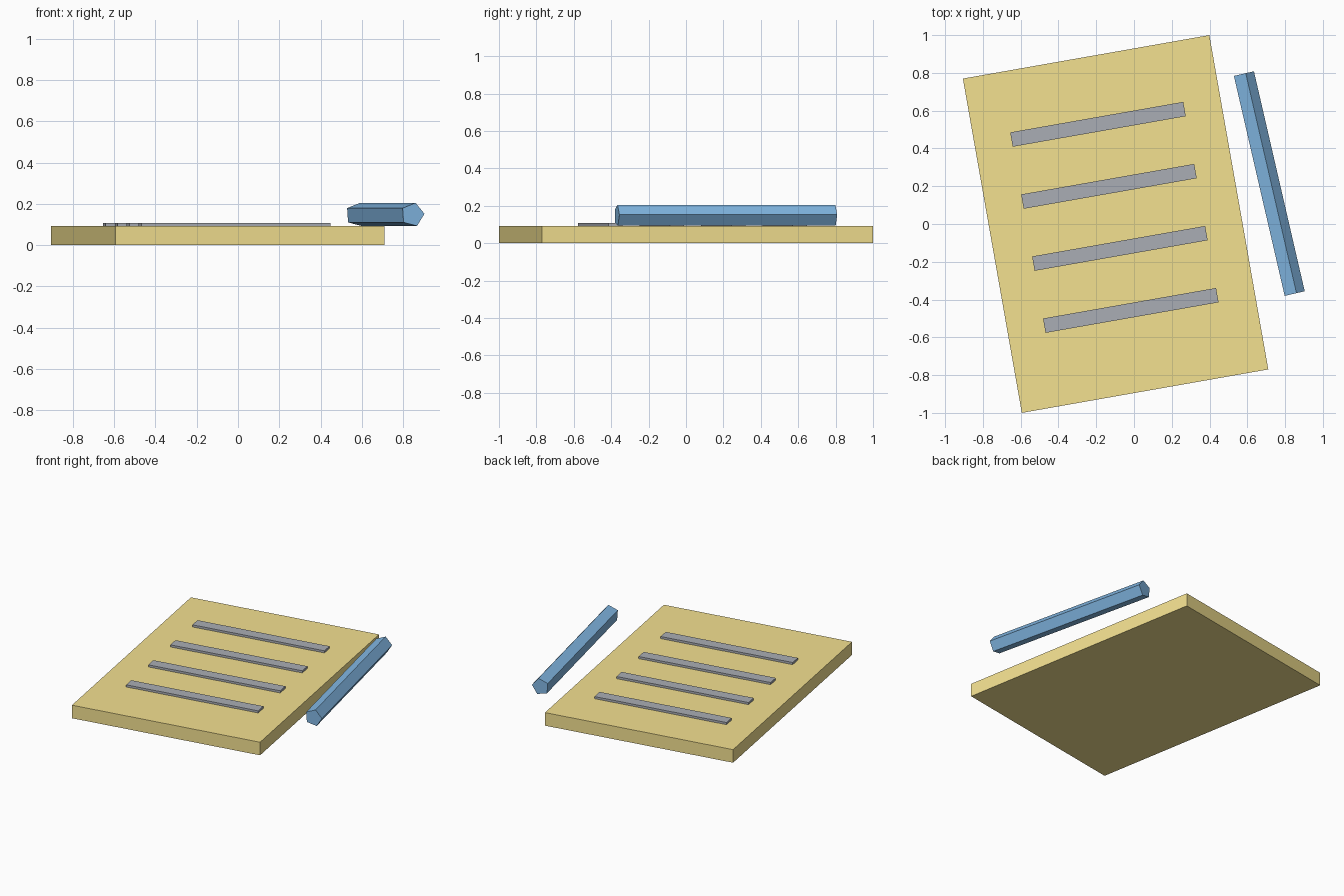
import bpy, bmesh
from math import sin, cos, radians, tau

if "Cube" in bpy.data.objects:
    bpy.data.objects.remove(bpy.data.objects["Cube"])


def material(name, rgb):
    m = bpy.data.materials.new(name)
    m.diffuse_color = (*rgb, 1)
    m.use_nodes = True
    m.node_tree.nodes["Principled BSDF"].inputs["Base Color"].default_value = m.diffuse_color
    return m


def prism(name, profile, depth, loc, turn, mat):
    """Extrude an x-z profile along y, centred, then turn it about z."""
    bm = bmesh.new()
    face = bm.faces.new([bm.verts.new((x, -depth / 2, z)) for x, z in profile])
    new = bmesh.ops.extrude_face_region(bm, geom=[face])["geom"]
    bmesh.ops.translate(bm, vec=(0, depth, 0),
                        verts=[g for g in new if isinstance(g, bmesh.types.BMVert)])
    bmesh.ops.recalc_face_normals(bm, faces=bm.faces)
    me = bpy.data.meshes.new(name)
    bm.to_mesh(me)
    bm.free()
    me.materials.append(mat)
    ob = bpy.data.objects.new(name, me)
    ob.location = loc
    ob.rotation_euler.z = radians(turn)
    bpy.context.collection.objects.link(ob)
    return ob


def box(name, w, d, h, loc, turn, mat):
    rect = [(-w / 2, 0), (w / 2, 0), (w / 2, h), (-w / 2, h)]
    return prism(name, rect, d, loc, turn, mat)


yellow = material("yellow", (0.90, 0.75, 0.28))
grey = material("dark_grey", (0.40, 0.42, 0.46))
blue = material("blue", (0.22, 0.47, 0.76))

TILT, PAD_X, PAD_H = 10, -0.0975, 0.092
s, c = sin(radians(TILT)), cos(radians(TILT))

# Note pad
box("note_pad", 1.325, 1.797, PAD_H, (PAD_X, 0, 0), TILT, yellow)

# Four raised writing lines
for i in range(4):
    y = 0.536 - 0.3335 * i
    box(f"writing_line_{i + 1}", 0.93, 0.077, 0.015,
        (PAD_X - y * s, y * c, PAD_H), TILT, grey)

# Five-sided pencil beside the pad
R = 0.059
pentagon = [(R * cos(a), R * sin(a))
            for a in (radians(4) + tau * k / 5 for k in range(5))]
prism("pencil", pentagon, 1.195, (0.712, 0.213, 0.148), 13, blue)
